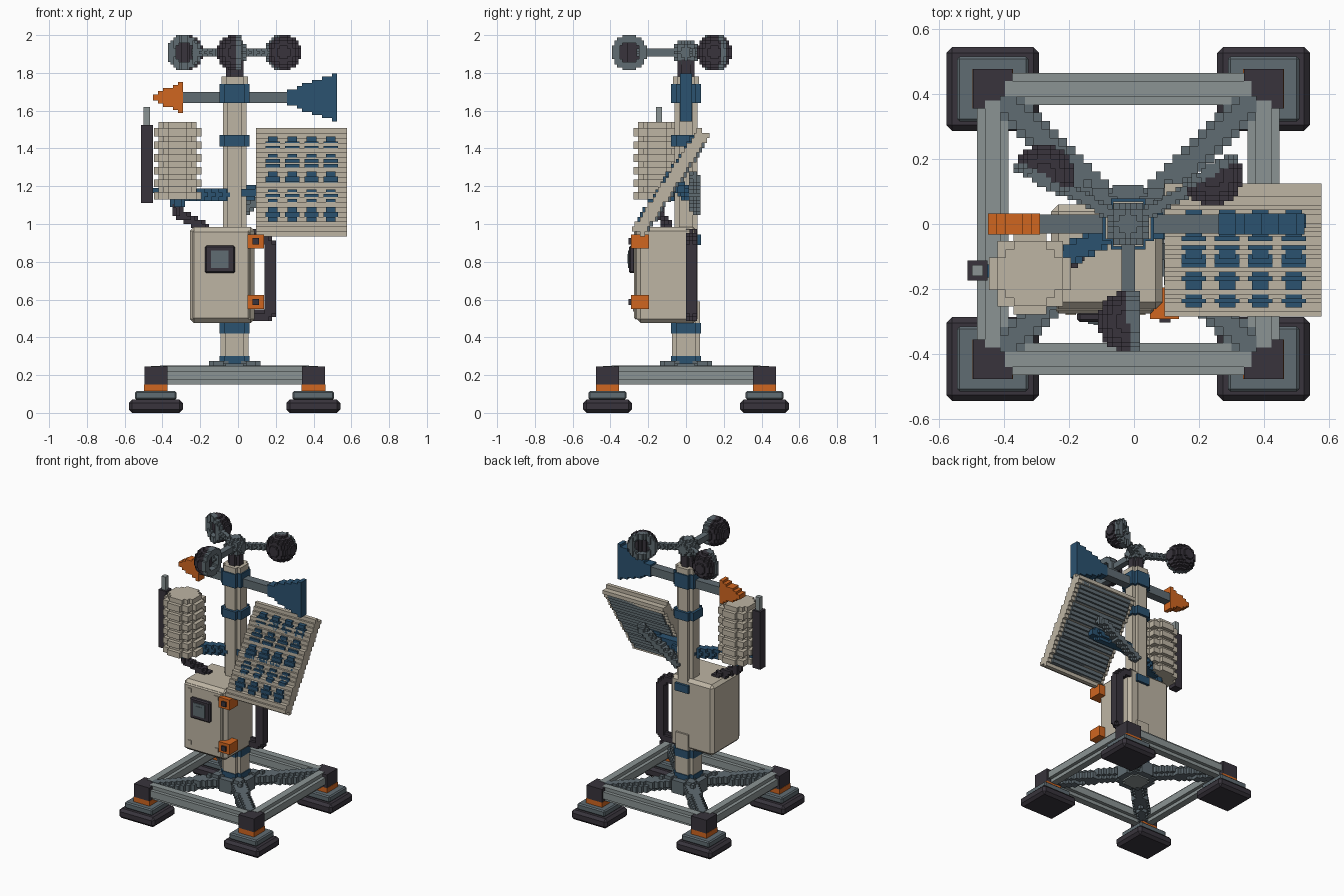
import bpy, bmesh, math
from mathutils import Vector

if "Cube" in bpy.data.objects:
    bpy.data.objects.remove(bpy.data.objects["Cube"])


def material(name, rgb):
    lin = [((c / 255 + 0.055) / 1.055) ** 2.4 for c in rgb] + [1]
    m = bpy.data.materials.new(name)
    m.use_nodes = True
    m.diffuse_color = lin
    m.node_tree.nodes["Principled BSDF"].inputs["Base Color"].default_value = lin
    return m


BEIGE = material("warm beige", (190, 181, 164))
LIGHT = material("light grey", (139, 148, 148))
STEEL = material("steel grey", (96, 108, 114))
DARK = material("charcoal", (56, 52, 60))
BLUE = material("deep blue", (43, 82, 112))
ORANGE = material("orange", (208, 102, 32))

STEP = 0.025
MX = -0.018   # mast axis


def finish(name, mat, bm):
    mesh = bpy.data.meshes.new(name)
    bm.to_mesh(mesh)
    bm.free()
    mesh.materials.append(mat)
    ob = bpy.data.objects.new(name, mesh)
    bpy.context.collection.objects.link(ob)
    return ob


def box(name, mat, lo, hi, bevel=0.0):
    bm = bmesh.new()
    bmesh.ops.create_cube(bm, size=1)
    for v in bm.verts:
        v.co = [(a + b) / 2 + c * (b - a) for a, b, c in zip(lo, hi, v.co)]
    if bevel:
        bmesh.ops.bevel(bm, geom=bm.edges[:], offset=bevel, segments=1, affect='EDGES')
    return finish(name, mat, bm)


def blocks(name, mat, lo, hi, inside, step=(STEP,) * 3):
    """Fill a shape with small blocks and keep only the outer faces."""
    n = [max(1, round((b - a) / s)) for a, b, s in zip(lo, hi, step)]
    d = [(b - a) / k for a, b, k in zip(lo, hi, n)]
    cells = {(i, j, k) for i in range(n[0]) for j in range(n[1]) for k in range(n[2])
             if inside(Vector((lo[0] + (i + .5) * d[0], lo[1] + (j + .5) * d[1],
                               lo[2] + (k + .5) * d[2])))}
    bm, verts = bmesh.new(), {}

    def vert(key):
        if key not in verts:
            verts[key] = bm.verts.new([lo[a] + key[a] * d[a] for a in range(3)])
        return verts[key]

    for c in cells:
        for axis in range(3):
            u, w = (axis + 1) % 3, (axis + 2) % 3
            for side in (0, 1):
                nb = list(c)
                nb[axis] += 2 * side - 1
                if tuple(nb) in cells:
                    continue
                ring = []
                for du, dw in ((0, 0), (1, 0), (1, 1), (0, 1)):
                    key = list(c)
                    key[axis] += side
                    key[u] += du
                    key[w] += dw
                    ring.append(vert(tuple(key)))
                bm.faces.new(ring if side else ring[::-1])
    return finish(name, mat, bm)


def rod(name, mat, centre, r, axis, a, b, step=STEP):
    """Stepped round bar along one axis; centre gives the other two coordinates."""
    lo, hi = [c - r for c in centre], [c + r for c in centre]
    lo.insert(axis, a)
    hi.insert(axis, b)
    mid = Vector(centre)
    steps = [step] * 3
    steps[axis] = b - a

    def inside(p):
        q = [p[i] for i in range(3) if i != axis]
        return (Vector(q) - mid).length < r
    return blocks(name, mat, lo, hi, inside, steps)


def tube(name, mat, points, r, step=0.02):
    """Stepped tube following a path."""
    pts = [Vector(p) for p in points]
    lo = [min(p[i] for p in pts) - r for i in range(3)]
    hi = [max(p[i] for p in pts) + r for i in range(3)]

    def inside(p):
        for a, b in zip(pts, pts[1:]):
            t = max(0, min(1, (p - a).dot(b - a) / (b - a).length_squared))
            if (p - a.lerp(b, t)).length < r:
                return True
        return False
    return blocks(name, mat, lo, hi, inside, (step,) * 3)


# Feet, corner blocks and diagonal braces
for sx, xn in ((-1, "right"), (1, "left")):
    for sy, yn in ((-1, "front"), (1, "back")):
        x, y, tag = MX + sx * 0.417, sy * 0.416, f"{yn}_{xn}"
        for part, mat, hx, hy, z0, z1, bev in (
                ("foot_pad", DARK, .143, .129, 0, .07, .018),
                ("foot_plate", STEEL, .11, .10, .07, .115, .008),
                ("foot_ring", ORANGE, .063, .061, .115, .15, 0),
                ("corner_block", DARK, .061, .061, .15, .245, 0)):
            box(f"{part}_{tag}", mat, (x - hx, y - hy, z0), (x + hx, y + hy, z1), bev)
        tube(f"brace_{tag}", STEEL, [(x - sx * .04, y - sy * .04, .20), (MX, 0, .23)], .044, .0255)

# Base frame beams
for s, n1, n2 in ((-1, "front", "right"), (1, "back", "left")):
    rod(f"beam_{n1}", LIGHT, (s * .416, .198), .049, 0, MX - .38, MX + .38)
    rod(f"beam_{n2}", LIGHT, (MX + s * .417, .198), .049, 1, -.38, .38)

# Mast, from base plate to head
for name, mat, r, z0, z1 in (
        ("base_plate", STEEL, .12, .17, .262), ("base_underside", LIGHT, .075, .16, .17),
        ("mast_lower", BEIGE, .074, .26, .59), ("mast_upper", BEIGE, .062, .59, 1.74),
        ("collar_base", BLUE, .079, .245, .30), ("collar_under_box", BLUE, .079, .42, .475),
        ("collar_box", BLUE, .079, .89, .945), ("collar_middle", BLUE, .079, 1.41, 1.47),
        ("collar_vane", BLUE, .079, 1.64, 1.74), ("mast_cap", BEIGE, .07, 1.74, 1.78),
        ("rotor_neck", DARK, .046, 1.78, 1.87)):
    rod(name, mat, (MX, 0), r, 2, z0, z1)

# Cup rotor
hub = Vector((MX, 0, 1.908))
blocks("rotor_hub", STEEL, hub - Vector((.064,) * 3), hub + Vector((.064,) * 3),
       lambda p: (p - hub).length < .068, (.018,) * 3)
for i, deg in enumerate((-90, 30, 150)):
    a = math.radians(deg)
    out = Vector((math.cos(a), math.sin(a), 0))
    bulge = Vector((math.sin(a), -math.cos(a), 0))
    c = hub + out * .30
    tube(f"rotor_arm_{i}", STEEL, [hub, hub + out * .24], .021, .014)
    half = Vector((.093,) * 3)

    def dome(p):
        return (p - c).length < .094 and (p - c).dot(bulge) > 0

    def rim(p):
        t = (p - c).dot(bulge)
        return -.032 < t <= 0 and .056 < (p - c - bulge * t).length < .094

    blocks(f"cup_shell_{i}", DARK, c - half, c + half, dome, (.0144,) * 3)
    blocks(f"cup_rim_{i}", STEEL, c - half, c + half, rim, (.0144,) * 3)

# Wind vane
VZ = 1.67
rod("vane_rod", STEEL, (0, VZ), .03, 0, -.30, .28, .02)
blocks("vane_tip", ORANGE, (-.45, -.033, VZ - .083), (-.29, .033, VZ + .083),
       lambda p: abs(p.z - VZ) < .012 + (p.x + .45) * .46, (.0263, .066, .0166))
blocks("vane_fin", BLUE, (.26, -.033, VZ - .127), (.525, .033, VZ + .127),
       lambda p: abs(p.z - VZ) < .036 + (p.x - .26) * .36, (.0263, .066, .0166))

# Louvred sensor shield with its arm
SH = (-.32, -.153)
rod("shield_core", BEIGE, SH, .10, 2, 1.13, 1.50)
rod("shield_top", BEIGE, SH, .10, 2, 1.50, 1.54)
for i in range(6):
    z = 1.13 + i * .0665
    rod(f"shield_plate_{i}", BEIGE, SH, .126, 2, z, z + (.04 if i < 5 else .045))
rod("shield_socket", BLUE, SH, .04, 2, 1.09, 1.13, .02)
tube("shield_arm", BLUE, [(-.30, -.145, 1.155), (MX, 0, 1.155)], .034)
box("antenna_bracket", BLUE, (-.47, -.165, 1.165), (-.32, -.125, 1.19))
tube("sensor_cable", DARK, [(-.32, -.15, 1.10), (-.31, -.14, 1.05), (-.25, -.115, 1.02),
                            (-.18, -.10, .985)], .027)

# Antenna
rod("antenna_body", DARK, (-.482, -.143), .031, 2, 1.11, 1.525, .02)
rod("antenna_tip", LIGHT, (-.482, -.143), .017, 2, 1.525, 1.62, .034)

# Equipment box with door, screen, screws and latches
box("equipment_box", BEIGE, (-.255, -.262, .475), (.088, .06, .985), .022)
box("box_door", BEIGE, (-.24, -.275, .495), (.06, -.255, .965), .008)
box("screen_frame", DARK, (-.175, -.302, .74), (-.015, -.27, .885), .008)
box("screen", STEEL, (-.142, -.308, .768), (-.05, -.30, .86))
box("screen_inset", LIGHT, (-.125, -.311, .79), (-.075, -.307, .84)).data.materials[0] = STEEL
for i, (x, z) in enumerate(((-.195, .925), (-.195, .55), (.02, .925), (.02, .55))):
    box(f"door_screw_{i}", BEIGE, (x - .016, -.28, z - .014), (x + .016, -.272, z + .014))
for i, z in enumerate((.587, .908)):
    box(f"latch_{i}", ORANGE, (.05, -.292, z - .037), (.138, -.195, z + .037))
    box(f"latch_pin_{i}", DARK, (.078, -.304, z - .017), (.112, -.28, z + .017))

# Power cable loop beside the box
tube("power_cable", DARK, [(.07, .028, .945), (.13, .028, .93), (.172, .028, .89), (.172, .028, .53),
                           (.15, .028, .515), (.05, .028, .515)], .029)

# Tilted solar panel
TILT = math.radians(33)
PC = Vector((.336, -.08, 1.221))
UP = Vector((0, math.sin(TILT), math.cos(TILT)))
OUT = Vector((0, -math.cos(TILT), math.sin(TILT)))
PH = Vector((.242, .205, .287))


def slab(u0, u1, t0, t1):
    return lambda p: u0 < (p - PC).dot(UP) < u1 and t0 < (p - PC).dot(OUT) < t1


blocks("panel_slab", BEIGE, PC - PH, PC + PH, slab(-.322, .322, -.034, .034), (.484, .0135, .0261))
blocks("panel_back", STEEL, PC - PH + Vector((.03, 0, 0)), PC + PH - Vector((.03, 0, 0)),
       slab(-.29, .29, -.046, -.02), (.424, .0135, .0261))
for col in range(4):
    for row in range(5):
        x = .184 + col * .1025
        z0 = 1.012 + row * .0935
        mid = z0 + .038

        def cell(p, x=x, mid=mid):
            wide = .038 if abs(p.z - mid) < .025 else .028
            return abs(p.x - x) < wide and .015 < (p - PC).dot(OUT) < .042
        blocks(f"solar_cell_{col}_{row}", BLUE, (x - .038, PC.y - PH.y, z0),
               (x + .038, PC.y + PH.y, z0 + .078), cell, (.0127, .0135, .0261))

# Panel supports
tube("panel_arm", BLUE, [(MX, 0, 1.16), (.32, -.03, 1.19)], .036)
tube("panel_strut", STEEL, [(.03, .05, 1.075), (.32, .045, 1.25)], .028)
